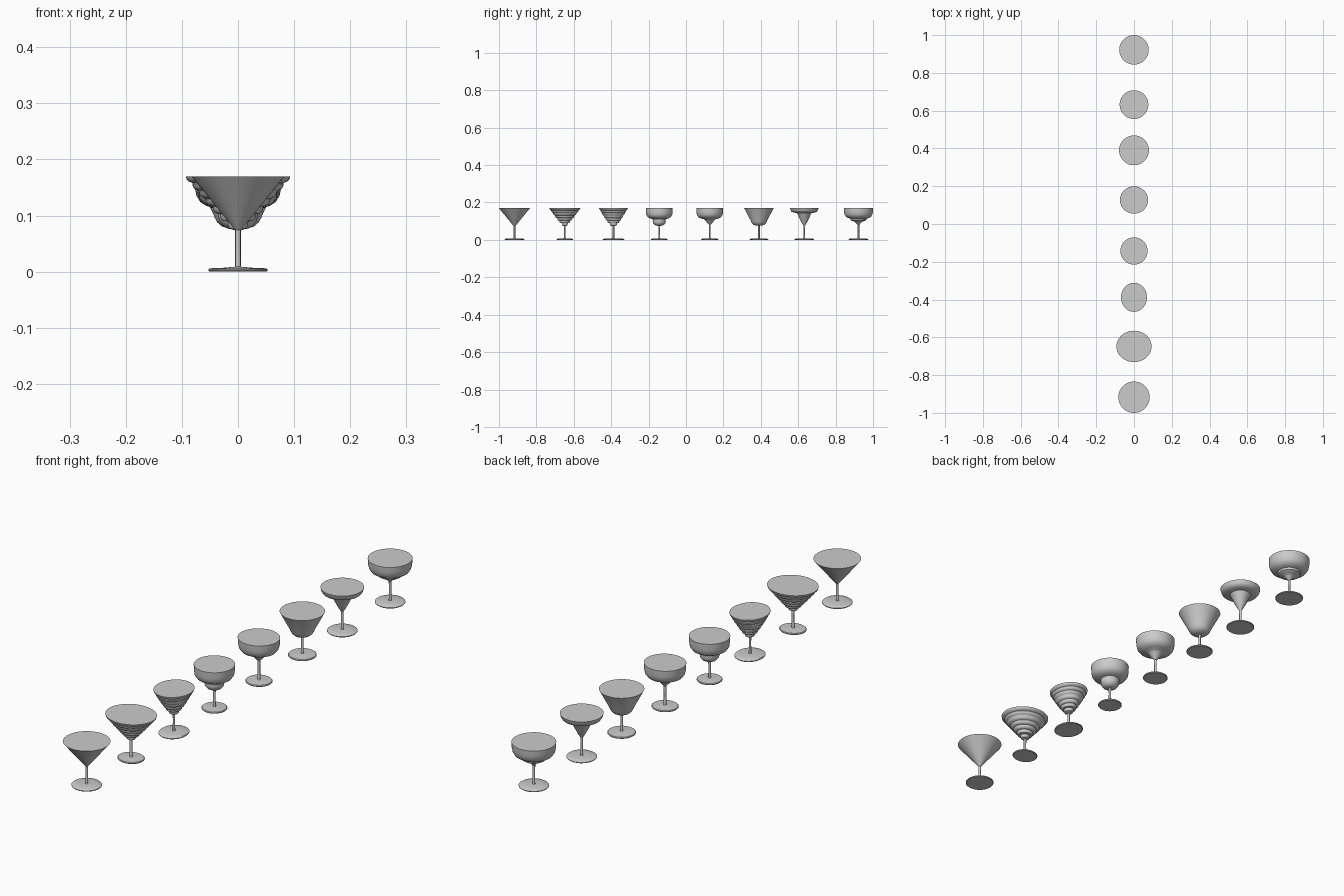
import bpy, bmesh, math

SEG = 48
TOP = 0.17


def lathe(name, profile, y, sx=1.0, sy=1.0):
    """Revolve a bottom-to-top (radius, height) profile around a vertical axis."""
    bm = bmesh.new()
    rings = []
    for r, z in profile:
        rings.append([bm.verts.new((sx * r * math.cos(2 * math.pi * k / SEG),
                                    sy * r * math.sin(2 * math.pi * k / SEG), z))
                      for k in range(SEG)])
    for a, b in zip(rings, rings[1:]):
        for k in range(SEG):
            n = (k + 1) % SEG
            bm.faces.new((a[k], a[n], b[n], b[k]))
    bm.faces.new(rings[0][::-1])
    bm.faces.new(rings[-1])
    me = bpy.data.meshes.new(name)
    bm.to_mesh(me)
    bm.free()
    me.shade_smooth()
    me.set_sharp_from_angle(angle=math.radians(35))
    ob = bpy.data.objects.new(name, me)
    ob.location.y = y
    bpy.context.collection.objects.link(ob)
    return ob


def stepped(rim, power, steps=7, low=0.076):
    """Bowl made of stacked rounded rings that widen towards the rim."""
    h = (TOP - low) / steps
    pts = [(0.004, low - 0.003)]
    for i in range(steps):
        r = rim * ((i + 1) / steps) ** power
        z = low + i * h
        pts += [(r * 0.87, z + 0.1 * h), (r * 0.94, z + 0.3 * h),
                (r * 0.985, z + 0.6 * h), (r, z + h)]
    return pts


# Bowl profiles
cone = [(0.004, 0.073), (0.083, TOP)]
double_bulb = [(0.004, 0.075), (0.016, 0.076), (0.026, 0.081), (0.033, 0.090),
               (0.035, 0.099), (0.034, 0.108), (0.036, 0.112), (0.050, 0.115),
               (0.062, 0.122), (0.069, 0.133), (0.071, 0.146), (0.072, TOP)]
bowl_on_cone = [(0.004, 0.080), (0.010, 0.087), (0.018, 0.096), (0.025, 0.106),
                (0.030, 0.110), (0.046, 0.114), (0.060, 0.121), (0.068, 0.132),
                (0.071, 0.146), (0.072, TOP)]
flared = [(0.004, 0.076), (0.018, 0.077), (0.029, 0.081), (0.037, 0.088),
          (0.042, 0.097), (0.044, 0.103), (0.079, TOP)]
rimmed_cone = [(0.004, 0.075), (0.013, 0.090), (0.025, 0.113), (0.036, 0.138),
               (0.040, 0.144), (0.056, 0.146), (0.067, 0.150), (0.073, 0.158),
               (0.076, TOP)]
triple = [(0.004, 0.080), (0.010, 0.087), (0.018, 0.095), (0.024, 0.099),
          (0.034, 0.101), (0.042, 0.106), (0.044, 0.114), (0.056, 0.117),
          (0.067, 0.124), (0.074, 0.135), (0.077, 0.150), (0.078, TOP)]

# name, y, bowl profile, foot radius, x stretch, y stretch
glasses = [
    ("cone", -0.917, cone, 0.053, 1, 1),
    ("wide_stepped", -0.648, stepped(0.083, 0.85), 0.044, 1.12, 1),
    ("round_stepped", -0.388, stepped(0.077, 0.7), 0.058, 0.89, 1),
    ("double_bulb", -0.143, double_bulb, 0.045, 1, 1),
    ("bowl_on_cone", 0.127, bowl_on_cone, 0.046, 1.04, 1),
    ("flared", 0.390, flared, 0.050, 1, 1),
    ("rimmed_cone", 0.632, rimmed_cone, 0.053, 1, 1),
    ("triple_tier", 0.922, triple, 0.053, 1, 1),
]

for name, y, bowl, foot, sx, sy in glasses:
    lathe(name + "_bowl", bowl, y, sx, sy)
    # Slim stem running from foot into the bowl
    lathe(name + "_stem", [(0.006, 0.004), (0.0048, 0.012), (0.0045, 0.05),
                           (0.005, 0.086)], y, sx, sy)
    # Flat foot with a softly rounded edge
    lathe(name + "_foot", [(foot * 0.96, 0.0), (foot, 0.002), (foot, 0.004),
                           (foot * 0.95, 0.006), (foot * 0.5, 0.007),
                           (0.004, 0.009)], y, sx, sy)
